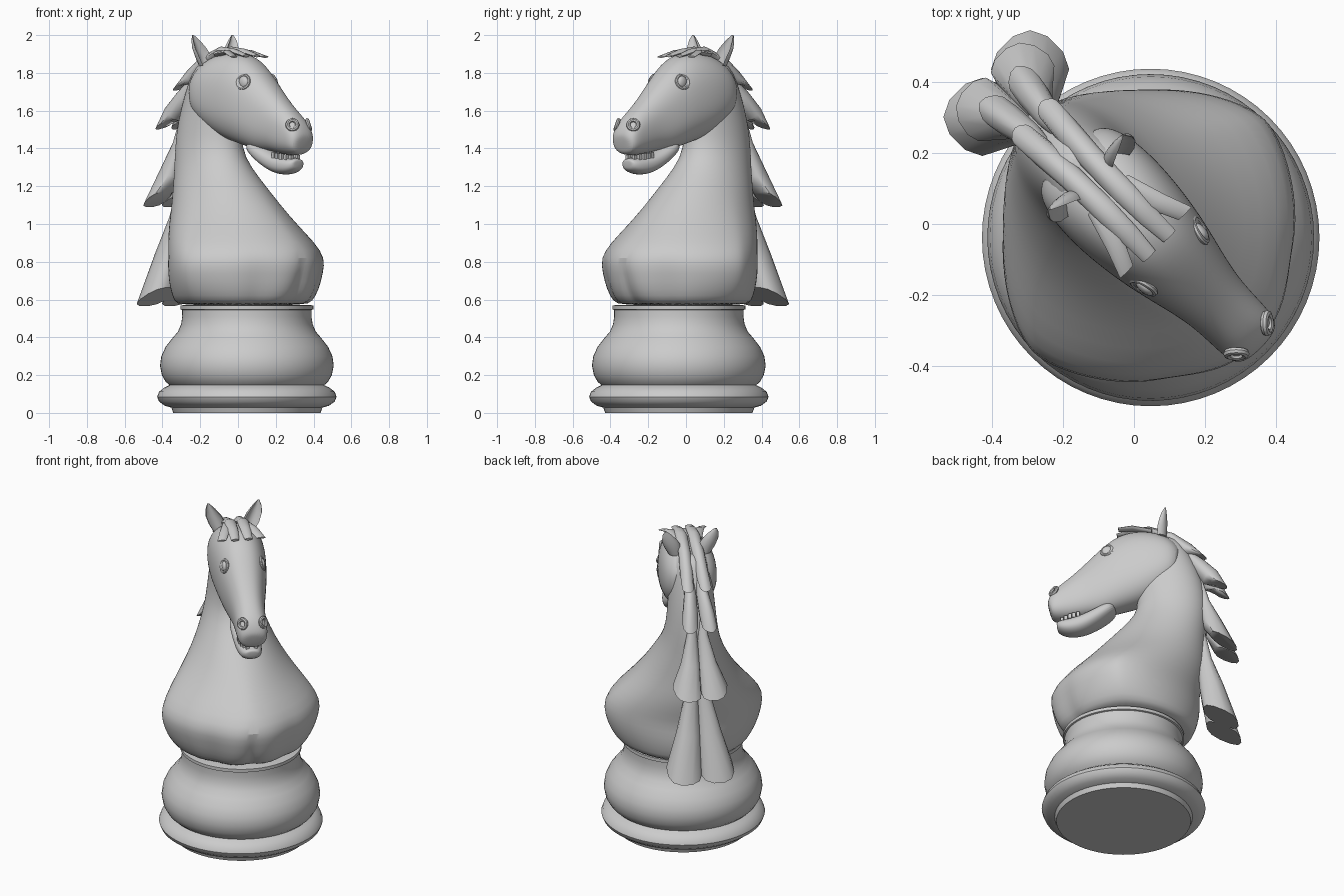
import bpy, bmesh, math
from mathutils import Vector, Matrix

if "Cube" in bpy.data.objects:
    bpy.data.objects.remove(bpy.data.objects["Cube"])

# local frame: x = where the horse looks, y = sideways, then turned 45 degrees
FRAME = Matrix.Translation((0.047, -0.038, 0)) @ Matrix.Rotation(math.radians(-45), 4, 'Z')


def finish(ob, angle=35, mirror=False, sub=0):
    ob.matrix_world = FRAME
    if mirror:
        ob.modifiers.new("mirror", 'MIRROR').use_axis = (False, True, False)
    if sub:
        m = ob.modifiers.new("smooth", 'SUBSURF')
        m.levels = m.render_levels = sub
    bpy.ops.object.select_all(action='DESELECT')
    ob.select_set(True)
    bpy.context.view_layer.objects.active = ob
    bpy.ops.object.shade_smooth_by_angle(angle=math.radians(angle))
    return ob


def ring(c, a, b, n=2.0, seg=24, dent=None):
    """Superellipse around c with half axes a and b."""
    pts = []
    for i in range(seg):
        t = 2 * math.pi * i / seg
        ca, sa = math.cos(t), math.sin(t)
        p = a * math.copysign(abs(ca) ** (2 / n), ca) + b * math.copysign(abs(sa) ** (2 / n), sa)
        pts.append(c + p * (dent(t) if dent else 1))
    return pts


def from_bmesh(name, bm):
    bmesh.ops.recalc_face_normals(bm, faces=bm.faces)
    me = bpy.data.meshes.new(name)
    bm.to_mesh(me)
    bm.free()
    ob = bpy.data.objects.new(name, me)
    bpy.context.collection.objects.link(ob)
    return ob


def loft(name, rings, **kw):
    bm = bmesh.new()
    vs = [[bm.verts.new(p) for p in r] for r in rings]
    for r, s in zip(vs, vs[1:]):
        for i in range(len(r)):
            j = (i + 1) % len(r)
            bm.faces.new((r[i], r[j], s[j], s[i]))
    bm.faces.new(vs[0])
    bm.faces.new(vs[-1])
    return finish(from_bmesh(name, bm), **kw)


X, Y, Z = Vector((1, 0, 0)), Vector((0, 1, 0)), Vector((0, 0, 1))

# turned base
profile = [(.39, 0), (.397, .02), (.40, .028), (.435, .038), (.465, .06), (.475, .085),
           (.465, .112), (.435, .135), (.41, .147), (.43, .165), (.45, .20), (.46, .25), (.453, .30),
           (.43, .35), (.395, .395), (.365, .43), (.348, .47), (.342, .51), (.343, .545),
           (.352, .548), (.352, .568), (.33, .572)]
loft("turned_base", [ring(Z * z, X * r, Y * r, seg=64) for r, z in profile])

# chest and neck: height, centre, half depth, half width, roundness
body = [(.568, -.03, .35, .35, 1.9), (.59, -.025, .385, .385, 1.75), (.65, -.015, .42, .43, 1.65),
        (.74, -.01, .437, .462, 1.6), (.82, 0, .44, .468, 1.6), (.90, -.04, .42, .42, 1.65),
        (1.0, -.105, .375, .335, 1.75), (1.1, -.155, .325, .265, 1.85), (1.2, -.205, .275, .213, 2),
        (1.3, -.255, .23, .172, 2), (1.4, -.29, .2, .148, 2), (1.55, -.275, .2, .135, 2),
        (1.7, -.245, .175, .122, 2), (1.8, -.23, .145, .11, 2), (1.87, -.22, .10, .08, 2)]


def cleft(z):
    f = max(0, min(1, (.88 - z) / .2))

    def dent(t):
        d = min(t, 2 * math.pi - t)
        return 1 - f * (.09 * math.exp(-(d / .13) ** 2) + .05 * math.exp(-((d - .62) / .12) ** 2))
    return dent


loft("chest_and_neck", [ring(Vector((u, 0, z)), X * a, Y * b, n, 48, cleft(z)) for z, u, a, b, n in body],
     sub=1, angle=50)


# head parts: top point, bottom point, half width
def head_loft(name, data, n):
    rings = []
    for ut, zt, ub, zb, w in data:
        t, b = Vector((ut, 0, zt)), Vector((ub, 0, zb))
        rings.append(ring((t + b) / 2, (t - b) / 2, Y * w, n))
    loft(name, rings, sub=2, angle=50)


head_loft("head", [(-.34, 1.76, -.32, 1.63, .08), (-.33, 1.80, -.315, 1.58, .125), (-.25, 1.88, -.27, 1.52, .16),
                   (-.12, 1.915, -.15, 1.455, .168), (0, 1.905, -.02, 1.42, .155),
                   (.09, 1.85, .07, 1.395, .138), (.19, 1.75, .13, 1.385, .117),
                   (.29, 1.65, .20, 1.385, .096), (.37, 1.585, .29, 1.368, .092),
                   (.415, 1.54, .37, 1.362, .09), (.437, 1.49, .408, 1.37, .077),
                   (.442, 1.46, .42, 1.39, .045)], 2.3)
head_loft("lower_jaw", [(.06, 1.46, .03, 1.40, .075), (.13, 1.43, .10, 1.34, .088), (.21, 1.388, .17, 1.295, .083),
                        (.28, 1.362, .245, 1.262, .076), (.35, 1.35, .325, 1.26, .066),
                        (.385, 1.345, .37, 1.28, .05), (.39, 1.335, .385, 1.295, .03)], 2.3)

# small teeth between the lips
bm = bmesh.new()
for i in range(5):
    m = Matrix.Translation((.26 + .024 * i, .056 - .002 * i * i, 1.365 - .004 * i)) @ Matrix.Diagonal((.019, .02, .03, 1))
    bmesh.ops.create_cube(bm, size=1, matrix=m)
finish(from_bmesh("teeth", bm), mirror=True)

# eyes with lids, and nostril rims
for s, side in ((1, "left"), (-1, "right")):
    bm = bmesh.new()
    bmesh.ops.create_uvsphere(bm, u_segments=20, v_segments=12, radius=1,
                              matrix=Matrix.Translation((.085, s * .109, 1.75)) @ Matrix.Diagonal((.033, .018, .033, 1)))
    finish(from_bmesh(side + "_eye", bm))
    for name, pos, direction, r, t in (("eyelid", (.083, .112, 1.752), (.3, 1, .3), .036, .009),
                                       ("nostril", (.402, .061, 1.525), (.75, .75, .35), .026, .011)):
        bpy.ops.mesh.primitive_torus_add(major_radius=r, minor_radius=t, major_segments=20, minor_segments=8)
        ob = bpy.context.object
        ob.name = side + "_" + name
        d = Vector((direction[0], s * direction[1], direction[2]))
        ob.data.transform(Matrix.Translation((pos[0], s * pos[1], pos[2])) @ d.to_track_quat('Z', 'Y').to_matrix().to_4x4())
        finish(ob)

# cupped ears
rings = []
for u, v, z, w, d in ((-.22, .085, 1.84, .04, .037), (-.225, .10, 1.885, .05, .038), (-.235, .12, 1.93, .046, .03),
                      (-.245, .137, 1.97, .028, .018), (-.255, .148, 2.0, .006, .005)):
    r = ring(Vector((u, v, z)), X * d, Y * w, 2, 16)
    for i, k in ((0, 1.5), (1, 1.3), (15, 1.3), (2, .7), (14, .7)):
        r[i] = r[i] - X * d * k
    rings.append(r)
loft("ears", rings, mirror=True)

# mane locks: sideways tilt, slope of the cut end, path points with half width and thickness
locks = {
    "forelock_side": (0, None, [(-.17, .06, 1.90, .02, .015), (-.06, .083, 1.91, .03, .012), (.02, .116, 1.885, .026, .006)]),
    "mane_crown": (0, .5, [(.035, .04, 1.89, .024, .008), (-.05, .037, 1.912, .03, .015), (-.15, .037, 1.92, .034, .02),
                           (-.28, .04, 1.86, .036, .032), (-.37, .045, 1.775, .038, .045), (-.46, .052, 1.72, .034, .055)]),
    "mane_upper": (.3, .5, [(-.36, .03, 1.77, .02, .02), (-.44, .036, 1.67, .036, .045), (-.51, .048, 1.58, .045, .055),
                            (-.56, .056, 1.525, .045, .07)]),
    "mane_middle": (.8, .55, [(-.43, .02, 1.62, .015, .02), (-.47, .03, 1.42, .032, .04), (-.525, .05, 1.26, .06, .06),
                              (-.59, .08, 1.13, .09, .085)]),
    "mane_lower": (1, .5, [(-.45, .02, 1.28, .015, .015), (-.475, .035, 1.03, .042, .05), (-.52, .06, .82, .075, .08),
                           (-.575, .095, .615, .11, .115)]),
}
for name, (tilt, slope, path) in locks.items():
    wide = Vector((tilt, 1, 0)).normalized()
    pts = [Vector(p[:3]) for p in path]
    rings = []
    for i, p in enumerate(path):
        tan = pts[min(i + 1, len(pts) - 1)] - pts[max(i - 1, 0)]
        r = ring(pts[i], wide * p[3], tan.cross(wide).normalized() * p[4], 1.7, 12)
        if slope and i == len(path) - 1:
            for q in r:
                q.z = p[2] + slope * (q.x - p[0])
        rings.append(r)
    loft(name, rings, mirror=True, angle=45)
